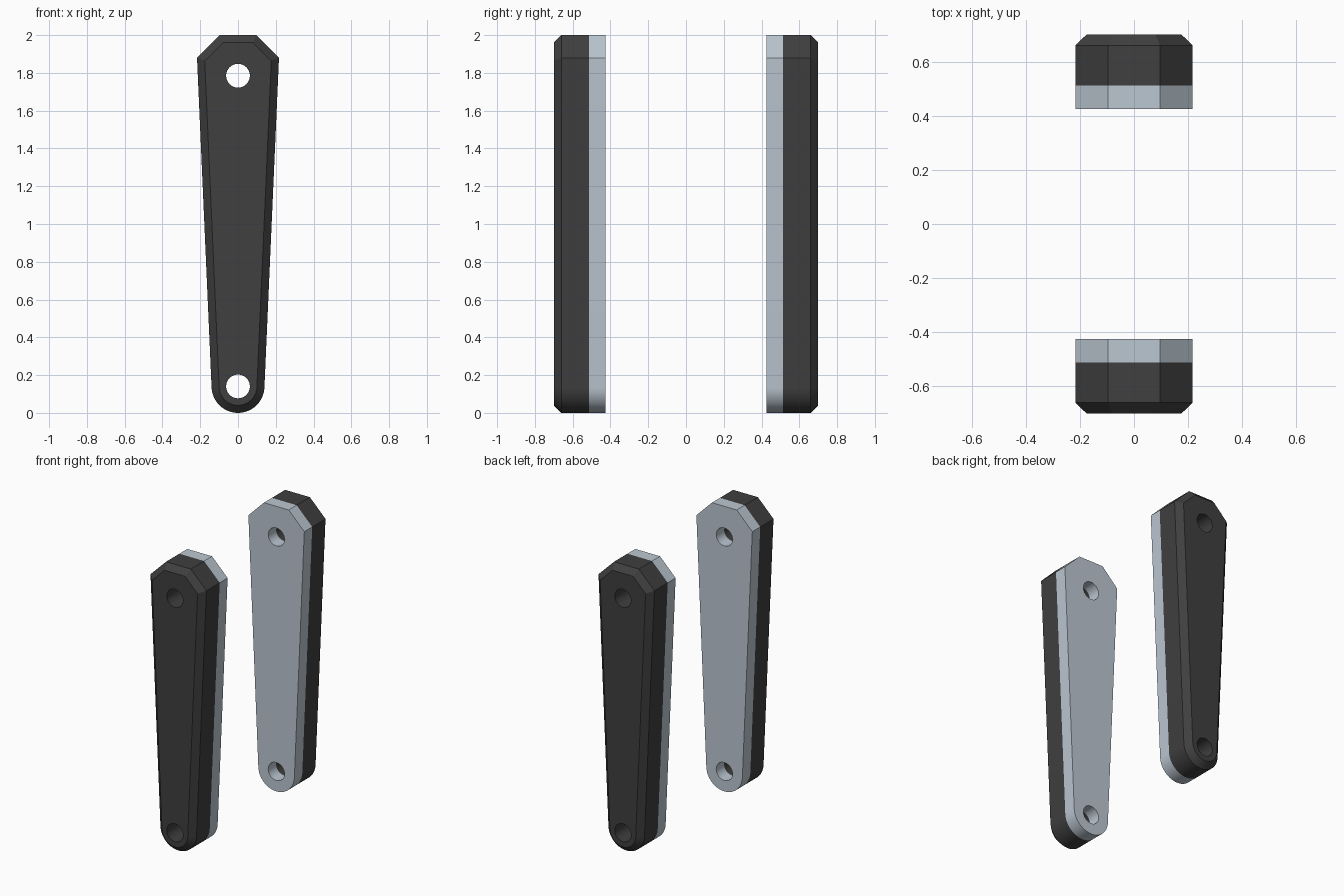
import bpy, bmesh
from math import sin, cos, pi, hypot, atan2, acos

if "Cube" in bpy.data.objects:
    bpy.data.objects.remove(bpy.data.objects["Cube"])

R, HOLE_R = 0.14, 0.063          # rounded foot and bolt hole radii
LOW_Z, HIGH_Z = 0.14, 1.785      # bolt hole heights
SHOULDER = (0.217, 1.88)
TOP = (0.096, 2.0)
Y_IN, Y_MID, Y_OUT, CHAMFER = 0.425, 0.513, 0.70, 0.04


def outline():
    # Tapered bar: clipped top corners, sides tangent to the round foot
    dx, dz = SHOULDER[0], SHOULDER[1] - LOW_Z
    a = atan2(dz, dx) - acos(R / hypot(dx, dz))
    n = 32
    arc = [a + (-pi - 2 * a) * i / n for i in range(n + 1)]
    pts = [(R * cos(t), LOW_Z + R * sin(t)) for t in arc]
    return [TOP, SHOULDER] + pts + [(-SHOULDER[0], SHOULDER[1]), (-TOP[0], TOP[1])]


def material(name, color):
    m = bpy.data.materials.new(name)
    m.diffuse_color = (*color, 1)
    m.use_nodes = True
    m.node_tree.nodes["Principled BSDF"].inputs["Base Color"].default_value = m.diffuse_color
    return m


def hole_cutter():
    bm = bmesh.new()
    n = 32
    for z in (LOW_Z, HIGH_Z):
        ring = [bm.verts.new((HOLE_R * cos(2 * pi * i / n), 0.3,
                              z + HOLE_R * sin(2 * pi * i / n))) for i in range(n)]
        ext = bmesh.ops.extrude_face_region(bm, geom=[bm.faces.new(ring)])["geom"]
        bmesh.ops.translate(bm, vec=(0, 0.6, 0),
                            verts=[v for v in ext if isinstance(v, bmesh.types.BMVert)])
    bmesh.ops.recalc_face_normals(bm, faces=bm.faces[:])
    me = bpy.data.meshes.new("hole_cutter")
    bm.to_mesh(me)
    bm.free()
    ob = bpy.data.objects.new("hole_cutter", me)
    ob.hide_render = True
    bpy.context.collection.objects.link(ob)
    return ob


def plate(name, y0, y1, chamfer, mat, cutter):
    bm = bmesh.new()
    base = bm.faces.new([bm.verts.new((x, y0, z)) for x, z in outline()])
    ext = bmesh.ops.extrude_face_region(bm, geom=[base], use_keep_orig=True)["geom"]
    bmesh.ops.translate(bm, vec=(0, y1 - chamfer - y0, 0),
                        verts=[v for v in ext if isinstance(v, bmesh.types.BMVert)])
    cap = [f for f in ext if isinstance(f, bmesh.types.BMFace)]
    bmesh.ops.recalc_face_normals(bm, faces=bm.faces[:])
    if chamfer:
        bmesh.ops.inset_region(bm, faces=cap, thickness=chamfer, depth=chamfer,
                               use_even_offset=True)
    me = bpy.data.meshes.new(name)
    bm.to_mesh(me)
    bm.free()
    me.materials.append(mat)
    ob = bpy.data.objects.new(name, me)
    bpy.context.collection.objects.link(ob)

    # Drill both holes, then mirror to the other side
    cut = ob.modifiers.new("holes", "BOOLEAN")
    cut.operation, cut.solver, cut.object = "DIFFERENCE", "EXACT", cutter
    mir = ob.modifiers.new("mirror", "MIRROR")
    mir.use_axis = (False, True, False)
    bpy.ops.object.select_all(action="DESELECT")
    bpy.context.view_layer.objects.active = ob
    ob.select_set(True)
    for m in ("holes", "mirror"):
        bpy.ops.object.modifier_apply(modifier=m)
    bpy.ops.object.shade_smooth_by_angle(angle=pi / 6)
    return ob


dark = material("dark_grip", (0.05, 0.05, 0.05))
light = material("light_metal", (0.50, 0.57, 0.64))
cutter = hole_cutter()
plate("inner_plates", Y_IN, Y_MID, 0, light, cutter)
plate("outer_grips", Y_MID, Y_OUT, CHAMFER, dark, cutter)
bpy.data.objects.remove(cutter)
